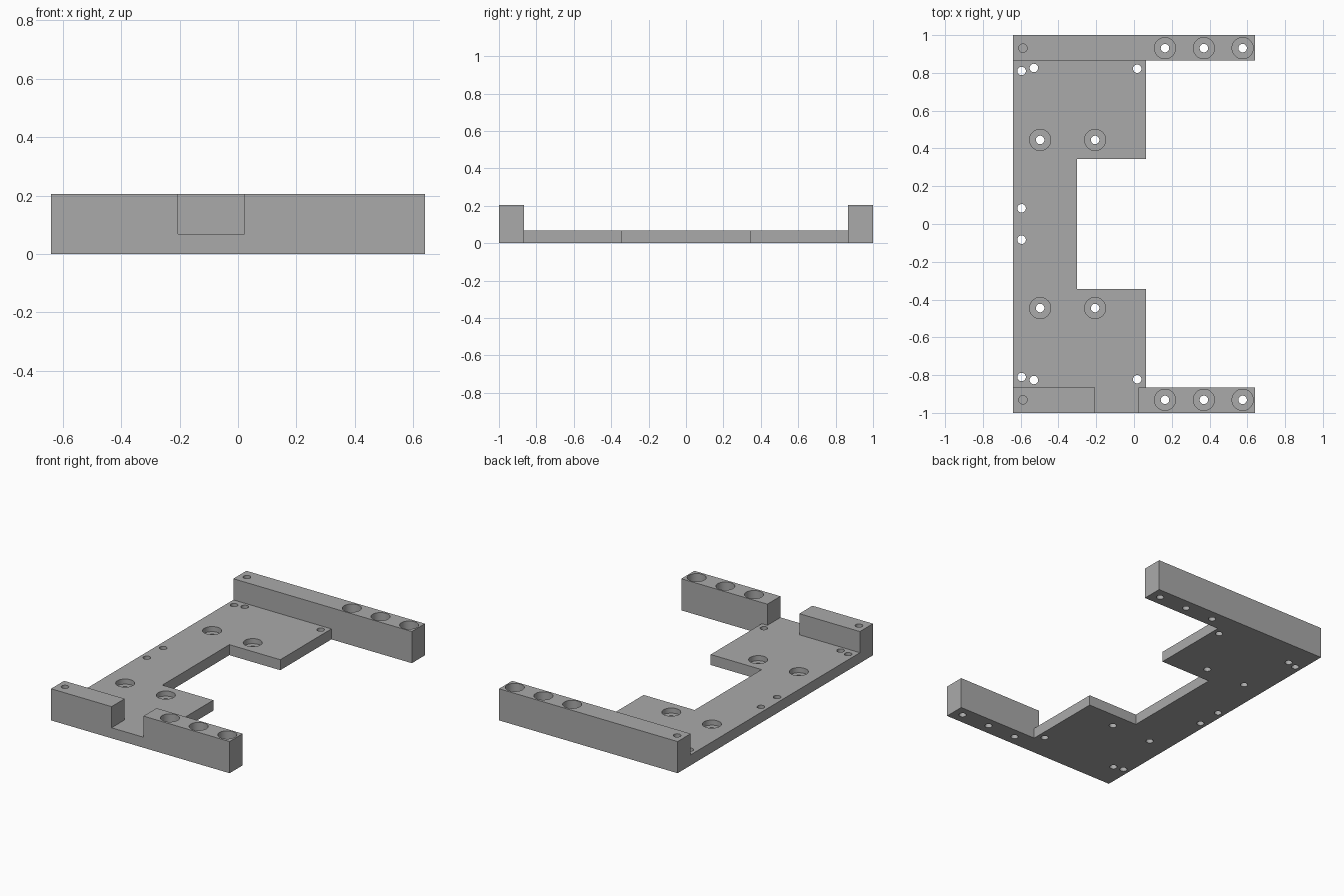
import bpy
import bmesh
from mathutils import Matrix

if "Cube" in bpy.data.objects:
    bpy.data.objects.remove(bpy.data.objects["Cube"], do_unlink=True)

PLATE_H, RAIL_H, SEAT_Z = 0.068, 0.205, 0.035
RAIL_IN, RAIL_MID = 0.866, 0.931
HOLE_R, BORE_R = 0.0225, 0.056


def add_object(name, bm):
    bmesh.ops.recalc_face_normals(bm, faces=bm.faces)
    mesh = bpy.data.meshes.new(name)
    bm.to_mesh(mesh)
    bm.free()
    obj = bpy.data.objects.new(name, mesh)
    bpy.context.collection.objects.link(obj)
    return obj


def prism(name, outline, z0, z1):
    bm = bmesh.new()
    face = bm.faces.new([bm.verts.new((x, y, z0)) for x, y in outline])
    top = bmesh.ops.extrude_face_region(bm, geom=[face])["geom"]
    moved = [v for v in top if isinstance(v, bmesh.types.BMVert)]
    bmesh.ops.translate(bm, verts=moved, vec=(0, 0, z1 - z0))
    return add_object(name, bm)


def drills(name, holes, radius):
    bm = bmesh.new()
    for x, y, z0, z1 in holes:
        bmesh.ops.create_cone(bm, cap_ends=True, segments=40, radius1=radius, radius2=radius,
                              depth=z1 - z0, matrix=Matrix.Translation((x, y, (z0 + z1) / 2)))
    return add_object(name, bm)


def cut(body, cutter):
    cutter.hide_render = True
    mod = body.modifiers.new(cutter.name, "BOOLEAN")
    mod.operation, mod.solver, mod.object = "DIFFERENCE", "EXACT", cutter
    bpy.context.view_layer.objects.active = body
    bpy.ops.object.modifier_apply(modifier=mod.name)
    bpy.data.objects.remove(cutter, do_unlink=True)


# C-shaped bracket body at full rail height
half = [(-0.302, 0.343), (0.063, 0.343), (0.063, RAIL_IN), (0.64, RAIL_IN), (0.64, 1), (-0.64, 1)]
bracket = prism("mounting_bracket", half + [(x, -y) for x, y in reversed(half)], 0, RAIL_H)

# Lower the plate between the rails and open the gap in the front rail
pocket = [(-0.7, -RAIL_IN), (-0.206, -RAIL_IN), (-0.206, -1.1), (0.023, -1.1), (0.023, -RAIL_IN),
          (0.7, -RAIL_IN), (0.7, RAIL_IN), (-0.7, RAIL_IN)]
cut(bracket, prism("pocket_cutter", pocket, PLATE_H, 0.4))

# Counterbored screws, plain pin holes and blind rail holes
screws, pins, blind = [], [], []
for side in (-1, 1):
    screws += [(x, side * RAIL_MID) for x in (0.164, 0.37, 0.575)]
    screws += [(x, side * 0.445) for x in (-0.497, -0.206)]
    pins += [(-0.595, side * 0.81), (-0.53, side * 0.826), (0.017, side * 0.822), (-0.595, side * 0.083)]
    blind.append((-0.588, side * RAIL_MID))
cut(bracket, drills("bore_cutter", [(x, y, SEAT_Z, 0.4) for x, y in screws], BORE_R))
through = [(x, y, -0.1, 0.4) for x, y in screws + pins]
cut(bracket, drills("hole_cutter", through + [(x, y, 0.08, 0.4) for x, y in blind], HOLE_R))

# Plain grey finish
grey = bpy.data.materials.new("machined_grey")
grey.use_nodes = True
colour = (0.4, 0.4, 0.4, 1)
grey.diffuse_color = colour
grey.node_tree.nodes["Principled BSDF"].inputs["Base Color"].default_value = colour
bracket.data.materials.clear()
bracket.data.materials.append(grey)

bpy.ops.object.select_all(action="DESELECT")
bracket.select_set(True)
bpy.context.view_layer.objects.active = bracket
bpy.ops.object.shade_smooth_by_angle()
